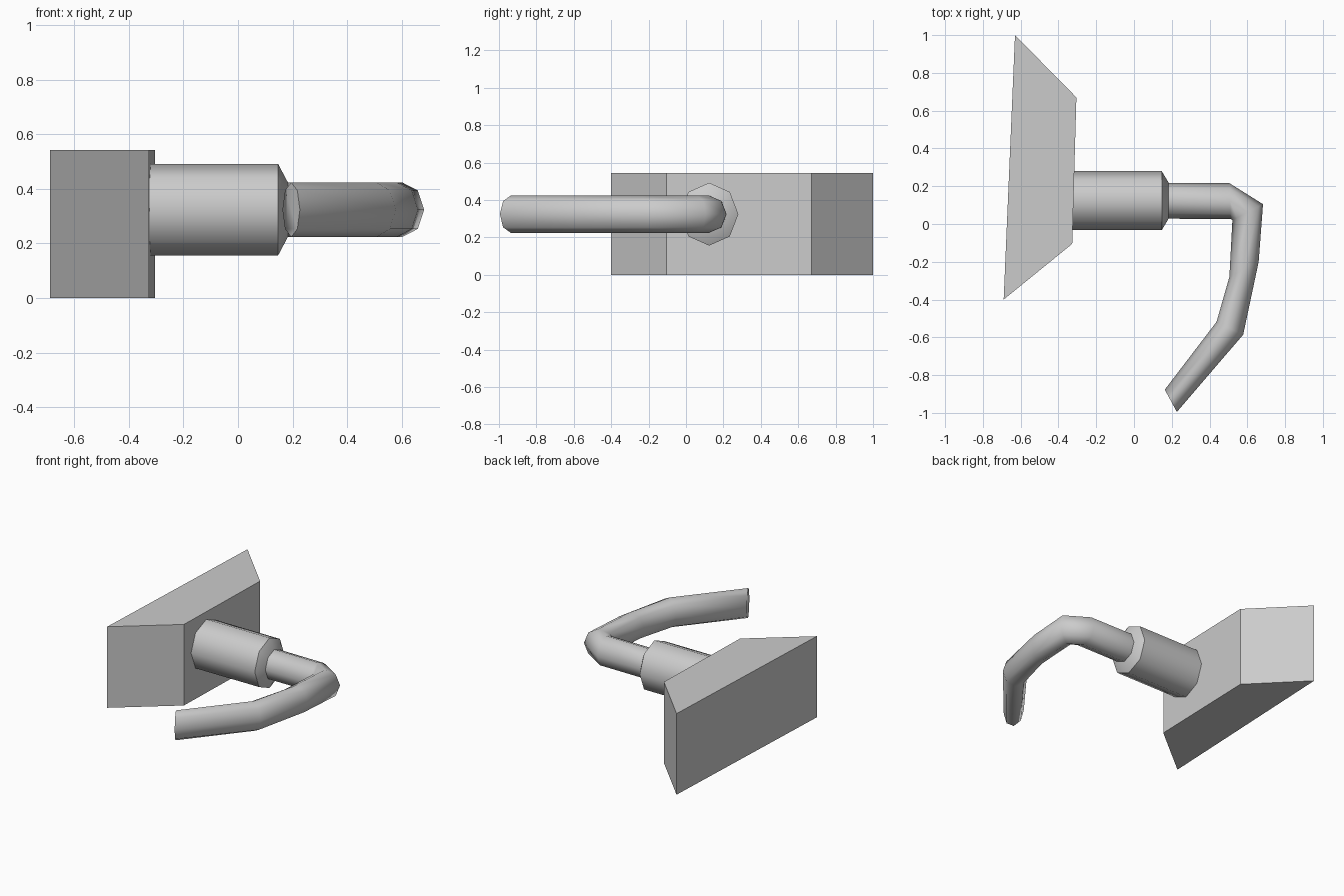
import bpy, bmesh, math
from mathutils import Vector

cube = bpy.data.objects.get("Cube")
if cube:
    bpy.data.objects.remove(cube, do_unlink=True)

grey = bpy.data.materials.new("plain_grey")
grey.use_nodes = True
GREY = (0.6, 0.6, 0.6, 1)
grey.diffuse_color = GREY
grey.node_tree.nodes["Principled BSDF"].inputs["Base Color"].default_value = GREY

SIDES = 8
AXIS_Z = 0.324


def finish(name, bm, smooth_angle=None):
    bmesh.ops.recalc_face_normals(bm, faces=bm.faces)
    mesh = bpy.data.meshes.new(name)
    bm.to_mesh(mesh)
    bm.free()
    mesh.materials.append(grey)
    obj = bpy.data.objects.new(name, mesh)
    bpy.context.collection.objects.link(obj)
    if smooth_angle:
        bpy.ops.object.select_all(action="DESELECT")
        obj.select_set(True)
        bpy.context.view_layer.objects.active = obj
        bpy.ops.object.shade_smooth_by_angle(angle=math.radians(smooth_angle))
    return obj


def loft(name, sections, smooth_angle):
    """Skin octagonal rings, each given as outer point, inner point, z radius."""
    bm = bmesh.new()
    rings = []
    for outer, inner, rz in sections:
        a, b = Vector((*outer, AXIS_Z)), Vector((*inner, AXIS_Z))
        centre, half = (a + b) / 2, (a - b) / 2
        ring = []
        for i in range(SIDES):
            t = math.tau * i / SIDES
            ring.append(bm.verts.new(
                centre + half * math.cos(t) + Vector((0, 0, rz * math.sin(t)))))
        rings.append(ring)
    for r, s in zip(rings, rings[1:]):
        for i in range(SIDES):
            j = (i + 1) % SIDES
            bm.faces.new((r[i], r[j], s[j], s[i]))
    bm.faces.new(rings[0])
    bm.faces.new(rings[-1])
    return finish(name, bm, smooth_angle)


# Wedge-sided mounting block
bm = bmesh.new()
outline = [(-0.69, -0.40), (-0.327, -0.105), (-0.305, 0.67), (-0.63, 1.0)]
base = bm.faces.new([bm.verts.new((x, y, 0)) for x, y in outline])
top = bmesh.ops.extrude_face_region(bm, geom=[base])["geom"]
bmesh.ops.translate(bm, vec=(0, 0, 0.543),
                    verts=[v for v in top if isinstance(v, bmesh.types.BMVert)])
finish("mounting_block", bm)

# Thick collar with a tapered end
loft("collar", [
    ((-0.33, 0.28), (-0.33, -0.033), 0.168),
    ((0.147, 0.28), (0.147, -0.033), 0.168),
    ((0.183, 0.22), (0.183, 0.028), 0.1),
], 50)

# Bent handle rod
loft("handle", [
    ((0.17, 0.218), (0.17, 0.028), 0.1),
    ((0.505, 0.216), (0.512, 0.027), 0.1),
    ((0.683, 0.105), (0.521, 0.02), 0.1),
    ((0.66, -0.2), (0.505, -0.28), 0.1),
    ((0.578, -0.586), (0.437, -0.518), 0.1),
    ((0.227, -0.995), (0.163, -0.877), 0.1),
], 70)
